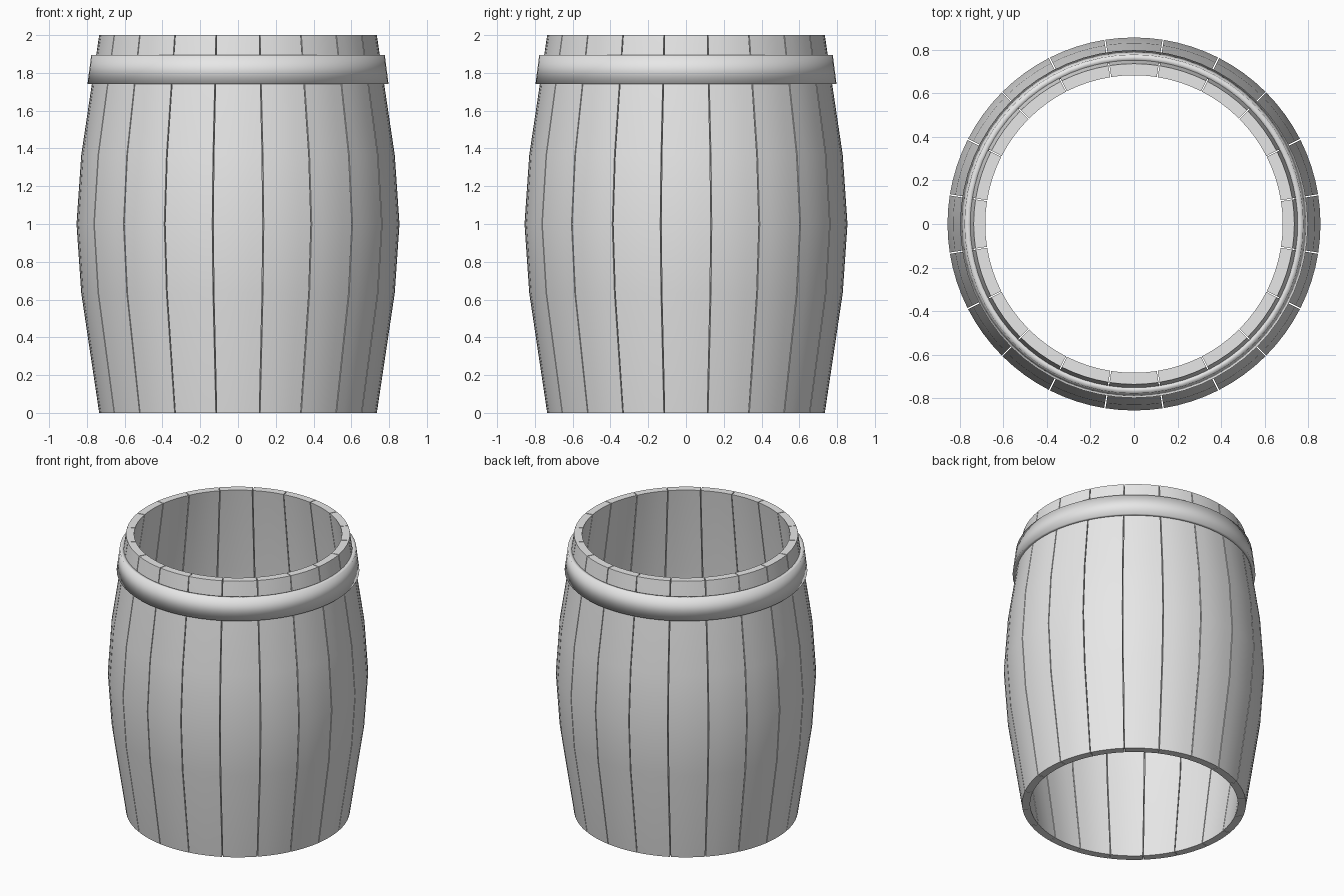
import bpy, bmesh, math

if "Cube" in bpy.data.objects:
    bpy.data.objects.remove(bpy.data.objects["Cube"])

# One plain grey for the whole barrel
grey = bpy.data.materials.new("plain_grey")
grey.diffuse_color = (0.8, 0.8, 0.8, 1.0)
grey.use_nodes = True
grey.node_tree.nodes["Principled BSDF"].inputs["Base Color"].default_value = grey.diffuse_color


def finish(name, bm, smooth_all=False):
    bmesh.ops.recalc_face_normals(bm, faces=bm.faces)
    me = bpy.data.meshes.new(name)
    bm.to_mesh(me)
    bm.free()
    me.materials.append(grey)
    ob = bpy.data.objects.new(name, me)
    bpy.context.collection.objects.link(ob)
    bpy.ops.object.select_all(action='DESELECT')
    ob.select_set(True)
    bpy.context.view_layer.objects.active = ob
    if smooth_all:
        bpy.ops.object.shade_smooth()
    else:
        bpy.ops.object.shade_smooth_by_angle(angle=math.radians(35))
    return ob


def sweep(bm, loop, angles, closed):
    """Turn a closed (radius, z) loop around the z axis through the angles."""
    rings = [[bm.verts.new((r * math.cos(a), r * math.sin(a), z)) for r, z in loop]
             for a in angles]
    n = len(loop)
    count = len(rings) if closed else len(rings) - 1
    for i in range(count):
        p, q = rings[i], rings[(i + 1) % len(rings)]
        for j in range(n):
            k = (j + 1) % n
            bm.faces.new((p[j], q[j], q[k], p[k]))
    if not closed:
        # end walls, split into quads between outer and inner profile
        for ring in (rings[0], rings[-1]):
            for j in range(n // 2 - 1):
                bm.faces.new((ring[j], ring[j + 1], ring[n - 2 - j], ring[n - 1 - j]))


# Staves: bulging planks with thin gaps between them
STAVES, SEGMENTS, WALL = 20, 4, 0.053
outer = [(0.735, 0.0), (0.83, 0.635), (0.855, 1.0), (0.83, 1.365), (0.735, 2.0)]
stave_loop = outer + [(r - WALL, z) for r, z in reversed(outer)]
step = math.tau / STAVES
half = step / 2 - math.radians(0.2)
for s in range(STAVES):
    bm = bmesh.new()
    angles = [s * step - half + 2 * half * i / SEGMENTS for i in range(SEGMENTS + 1)]
    sweep(bm, stave_loop, angles, False)
    finish(f"stave_{s + 1:02d}", bm)

# Hoop: tapered band near the top, softly shaded over its edges
bm = bmesh.new()
hoop_loop = [(0.797, 1.74), (0.777, 1.895), (0.746, 1.895), (0.766, 1.74)]
sweep(bm, hoop_loop, [math.tau * i / 64 for i in range(64)], True)
finish("top_hoop", bm, smooth_all=True)
